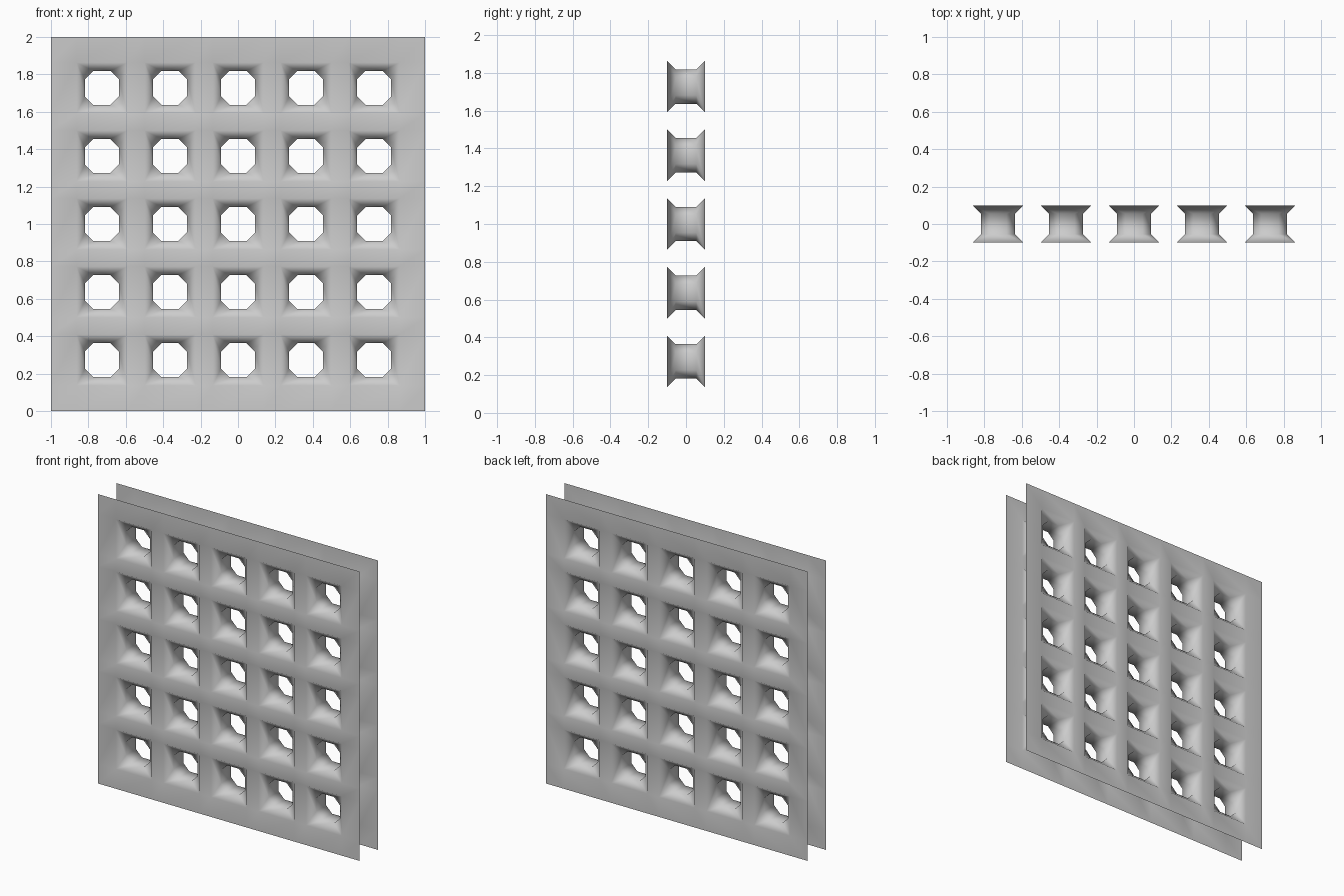
import bpy
import bmesh

cube = bpy.data.objects.get("Cube")
if cube:
    bpy.data.objects.remove(cube, do_unlink=True)

COUNT = 5
CELL = 2 / (2 * COUNT + 1)   # hole width equals the gap between holes
A = CELL / 2                 # throat half width
B = A / 2                    # chamfer size
W = A + B                    # half width of the flared mouth
H = 0.1                      # half distance between the sheets

grey = bpy.data.materials.new("grey")
grey.use_nodes = True
colour = (0.6, 0.6, 0.6, 1)
grey.diffuse_color = colour
grey.node_tree.nodes["Principled BSDF"].inputs["Base Color"].default_value = colour

centres = [(i - (COUNT - 1) / 2) * 2 * CELL for i in range(COUNT)]
lines = [-1] + [c + s * W for c in centres for s in (-1, 1)] + [1]
bm = bmesh.new()


def face(points):
    bm.faces.new([bm.verts.new(p) for p in points])


def add_sheet(y):
    # grid of panels, leaving a square opening at each hole
    for i in range(len(lines) - 1):
        for j in range(len(lines) - 1):
            if i % 2 and j % 2:
                continue
            x0, x1, z0, z1 = lines[i], lines[i + 1], lines[j], lines[j + 1]
            face([(x0, y, z0 + 1), (x1, y, z0 + 1), (x1, y, z1 + 1), (x0, y, z1 + 1)])


def add_hole(cx, cz):
    # octagonal throat with a square flared mouth at each end
    for turn in range(4):
        def place(u, y, v):
            for _ in range(turn):
                u, v = -v, u
            return (cx + u, y, cz + v + 1)

        d = H - B
        face([place(A, -d, -B), place(A, d, -B), place(A, d, B), place(A, -d, B)])
        face([place(A, -d, B), place(A, d, B), place(B, d, A), place(B, -d, A)])
        for s in (-1, 1):
            face([place(W, s * H, -W), place(W, s * H, W),
                  place(A, s * d, B), place(A, s * d, -B)])
            face([place(W, s * H, W), place(A, s * d, B), place(B, s * d, A)])


for side in (-H, H):
    add_sheet(side)
for x in centres:
    for z in centres:
        add_hole(x, z)

# weld the pieces into one surface and face it outward
bmesh.ops.remove_doubles(bm, verts=bm.verts, dist=0.0001)
bmesh.ops.recalc_face_normals(bm, faces=bm.faces)
front = min(bm.faces, key=lambda f: f.calc_center_median().y)
if front.normal.y > 0:
    bmesh.ops.reverse_faces(bm, faces=bm.faces)
for f in bm.faces:
    f.smooth = True

mesh = bpy.data.meshes.new("perforated_panel")
bm.to_mesh(mesh)
bm.free()
mesh.materials.append(grey)
panel = bpy.data.objects.new("perforated_panel", mesh)
bpy.context.collection.objects.link(panel)
